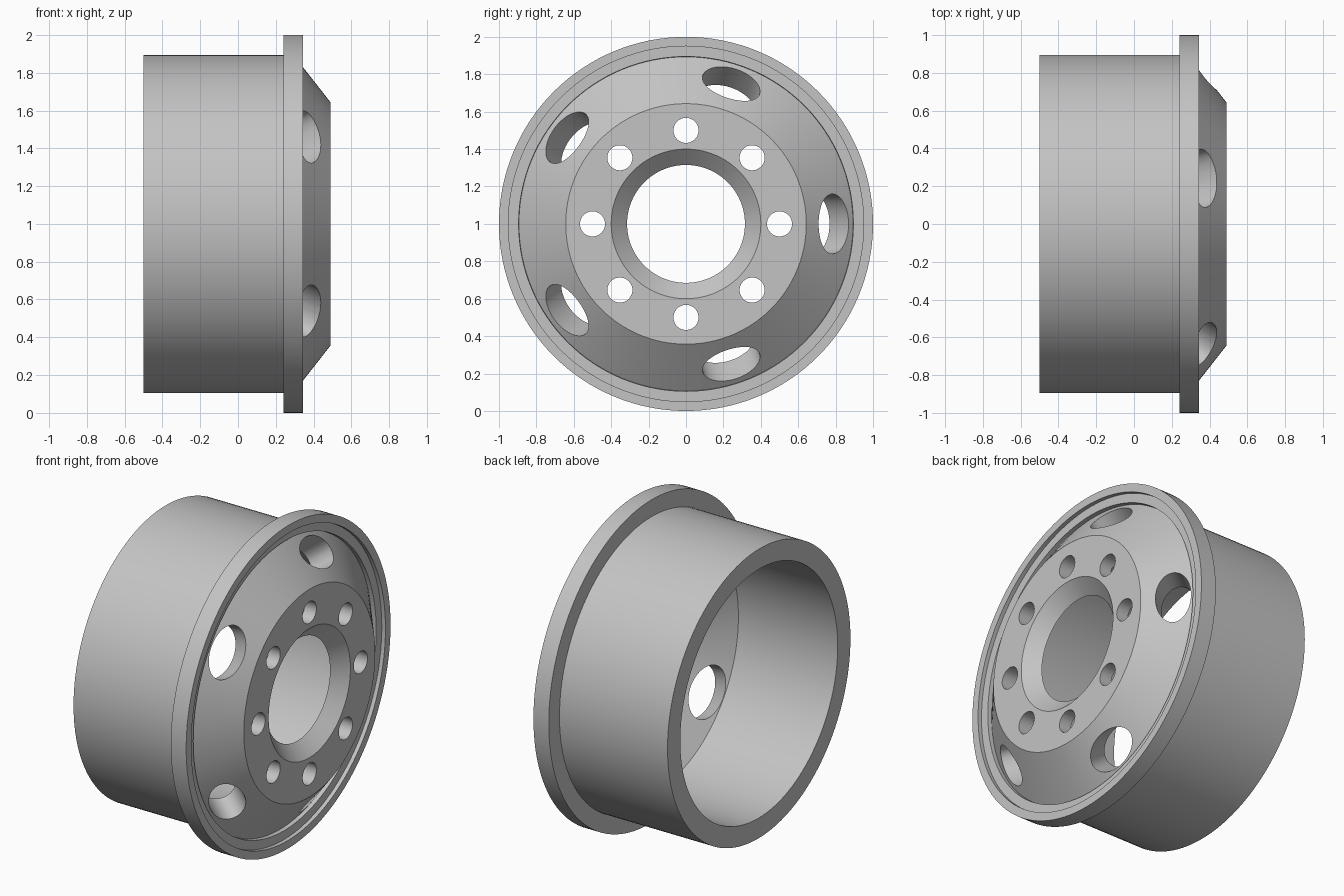
import bpy, bmesh
from math import cos, sin, tau, radians
from mathutils import Matrix, Vector

if "Cube" in bpy.data.objects:
    bpy.data.objects.remove(bpy.data.objects["Cube"], do_unlink=True)

SEGMENTS = 128
AXLE_Z = 1.0

grey = bpy.data.materials.new("plain_grey_metal")
grey.use_nodes = True
colour = (0.55, 0.55, 0.55, 1)
grey.diffuse_color = colour
grey.node_tree.nodes["Principled BSDF"].inputs["Base Color"].default_value = colour


def add_object(name, bm):
    bmesh.ops.recalc_face_normals(bm, faces=bm.faces)
    mesh = bpy.data.meshes.new(name)
    bm.to_mesh(mesh)
    bm.free()
    mesh.materials.append(grey)
    ob = bpy.data.objects.new(name, mesh)
    bpy.context.collection.objects.link(ob)
    return ob


def revolve(name, profile):
    """Spin a closed (x, radius) profile around the axle."""
    bm = bmesh.new()
    rings = []
    for i in range(SEGMENTS):
        a = tau * i / SEGMENTS
        rings.append([bm.verts.new((x, r * cos(a), AXLE_Z + r * sin(a))) for x, r in profile])
    for i, ring in enumerate(rings):
        after = rings[(i + 1) % SEGMENTS]
        for j in range(len(profile)):
            k = (j + 1) % len(profile)
            bm.faces.new((ring[j], ring[k], after[k], after[j]))
    return add_object(name, bm)


def add_drill(bm, angle, x, r, direction, half_sizes, length):
    """Add an elliptical drill; direction is (axial, radial)."""
    c, s = cos(angle), sin(angle)
    n = Vector((direction[0], direction[1] * c, direction[1] * s)).normalized()
    t = Vector((0, -s, c))
    b = n.cross(t)
    turn = Matrix((t, b, n)).transposed().to_4x4()
    place = Matrix.Translation((x, r * c, AXLE_Z + r * s))
    size = Matrix.Diagonal((half_sizes[0], half_sizes[1], length, 1))
    bmesh.ops.create_cone(bm, cap_ends=True, segments=48, radius1=1, radius2=1,
                          depth=1, matrix=place @ turn @ size)


# Barrel, flange with stepped lip, conical disc and countersunk hub
wheel = revolve("wheel", [
    (-0.5, 0.77), (-0.5, 0.895), (0.24, 0.895), (0.24, 1.0),
    (0.345, 1.0), (0.345, 0.95), (0.32, 0.95), (0.32, 0.895),
    (0.294, 0.893), (0.49, 0.643), (0.49, 0.4),
    (0.41, 0.315), (0.41, 0.49), (0.18, 0.77)])

# Drills for the five hand holes and eight bolt holes
bm = bmesh.new()
for i in range(5):
    add_drill(bm, tau * i / 5, 0.376, 0.79, (0.787, 0.617), (0.16, 0.102), 0.5)
for i in range(8):
    add_drill(bm, tau * i / 8, 0.45, 0.5, (1, 0), (0.067, 0.067), 0.3)
drills = add_object("hole_drills", bm)
drills.hide_render = True

# Cut the holes, then drop the drills
cut = wheel.modifiers.new("holes", "BOOLEAN")
cut.operation = "DIFFERENCE"
cut.solver = "EXACT"
cut.object = drills
bpy.ops.object.select_all(action="DESELECT")
bpy.context.view_layer.objects.active = wheel
wheel.select_set(True)
bpy.ops.object.modifier_apply(modifier=cut.name)
bpy.data.objects.remove(drills, do_unlink=True)
bpy.ops.object.shade_smooth_by_angle(angle=radians(25))
